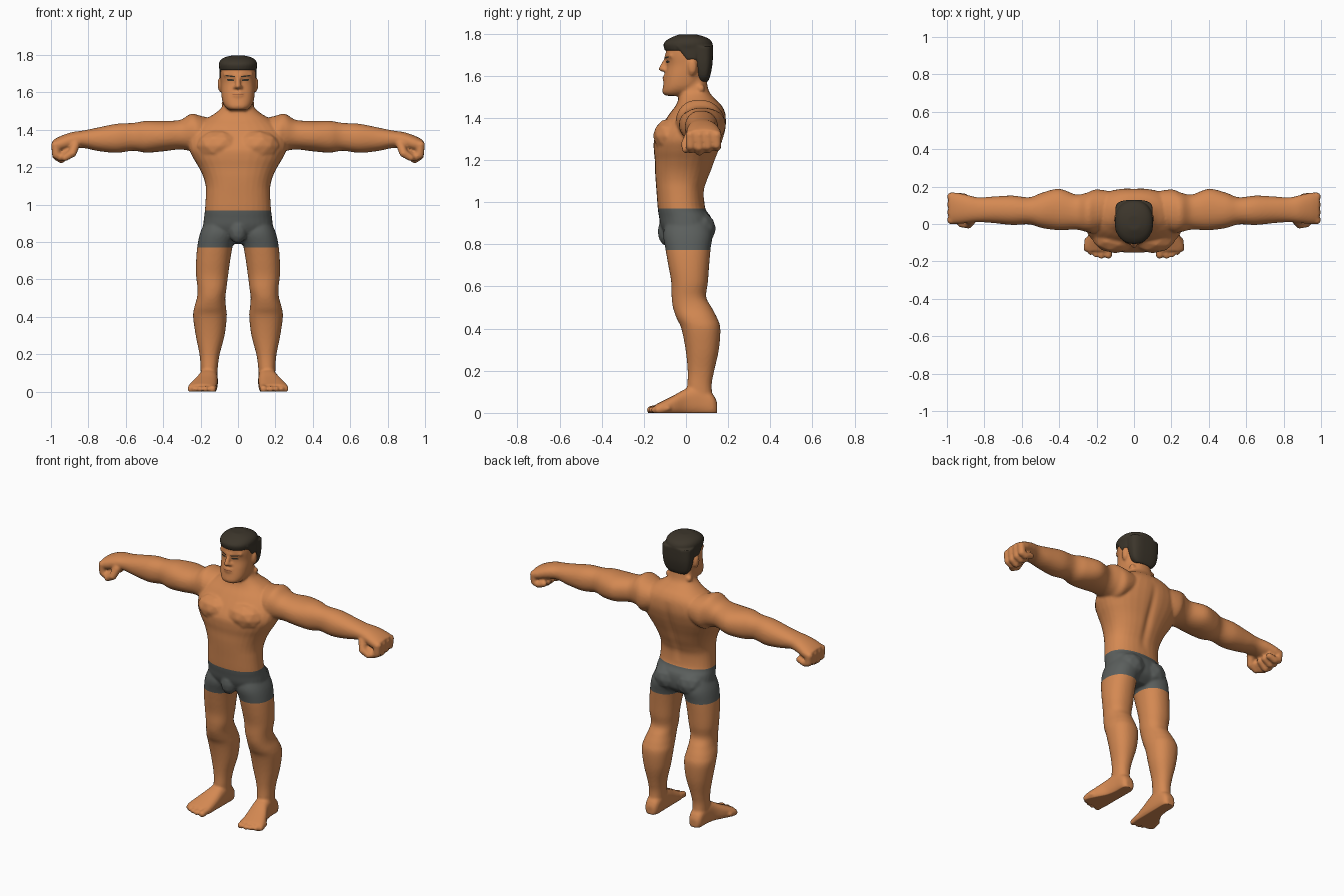
import bpy, bmesh, math
from mathutils import Vector, Matrix


def material(name, rgb):
    m = bpy.data.materials.new(name)
    m.diffuse_color = (*rgb, 1)
    return m


SKIN = material("skin", (0.66, 0.25, 0.085))
GREY = material("trunks_grey", (0.105, 0.115, 0.11))
HAIR = material("hair_dark", (0.045, 0.036, 0.024))
LIP = material("lip_brown", (0.25, 0.07, 0.03))


def loft(bm, axis, rows, p=2.0, mirror=False, n=32, sub=5):
    """Skin rows (t, a0, a1, b0, b1): position on the axis, then extents on the other two."""
    pts = []
    for i in range(len(rows) - 1):
        q = [Vector(rows[min(max(i + k, 0), len(rows) - 1)]) for k in (-1, 0, 1, 2)]
        for s in range(sub):
            u = s / sub
            pts.append(0.5 * (2 * q[1] + (q[2] - q[0]) * u
                              + (2 * q[0] - 5 * q[1] + 4 * q[2] - q[3]) * u * u
                              + (3 * q[1] - q[0] - 3 * q[2] + q[3]) * u ** 3))
    pts.append(Vector(rows[-1]))
    for sx in ((1, -1) if mirror else (1,)):
        rings = []
        for t, a0, a1, b0, b1 in pts:
            ring = []
            for k in range(n):
                c, s = math.cos(k * math.tau / n), math.sin(k * math.tau / n)
                a = (a0 + a1) / 2 + (a1 - a0) / 2 * math.copysign(abs(c) ** (2 / p), c)
                b = (b0 + b1) / 2 + (b1 - b0) / 2 * math.copysign(abs(s) ** (2 / p), s)
                co = {"x": (t, a, b), "y": (a, t, b), "z": (a, b, t)}[axis]
                ring.append(bm.verts.new((co[0] * sx, co[1], co[2])))
            rings.append(ring)
        for r0, r1 in zip(rings, rings[1:]):
            for k in range(n):
                bm.faces.new((r0[k], r0[(k + 1) % n], r1[(k + 1) % n], r1[k]))
        bm.faces.new(rings[0])
        bm.faces.new(rings[-1])


def ball(bm, c, r, mirror=True):
    for sx in ((1, -1) if mirror else (1,)):
        mat = Matrix.Translation((c[0] * sx, c[1], c[2])) @ Matrix.Diagonal((*r, 1))
        bmesh.ops.create_icosphere(bm, subdivisions=2, radius=1, matrix=mat)


def beads(bm, path, mirror=True):
    """Rounded tube through points (x, y, z, radius), as overlapping balls."""
    for a, b in zip(path, path[1:]):
        for k in range(7):
            v = Vector(a).lerp(Vector(b), k / 6)
            ball(bm, v[:3], (v[3],) * 3, mirror)


def finish(name, bm, mats, voxel=None, smooth=0):
    bmesh.ops.recalc_face_normals(bm, faces=bm.faces[:])
    me = bpy.data.meshes.new(name)
    bm.to_mesh(me)
    bm.free()
    ob = bpy.data.objects.new(name, me)
    bpy.context.scene.collection.objects.link(ob)
    bpy.context.view_layer.objects.active = ob
    for m in mats:
        me.materials.append(m)
    if voxel:
        r = ob.modifiers.new("fuse", "REMESH")
        r.mode, r.voxel_size = "VOXEL", voxel
        s = ob.modifiers.new("soften", "SMOOTH")
        s.factor, s.iterations = 0.5, smooth
        for m in ("fuse", "soften"):
            bpy.ops.object.modifier_apply(modifier=m)
    ob.data.polygons.foreach_set("use_smooth", [True] * len(ob.data.polygons))
    return ob


bm = bmesh.new()
# torso from pelvis to neck
torso = [(.79, .10, -.04, .07), (.83, .185, -.09, .115), (.88, .187, -.118, .125),
         (.93, .182, -.128, .118), (.97, .177, -.134, .092), (1.05, .172, -.14, .086),
         (1.1, .173, -.144, .10), (1.15, .186, -.147, .12), (1.2, .21, -.148, .138),
         (1.25, .24, -.153, .158), (1.3, .262, -.15, .176), (1.36, .262, -.118, .19),
         (1.42, .225, -.078, .187), (1.46, .17, -.048, .168), (1.49, .12, -.037, .138),
         (1.53, .082, -.033, .108), (1.6, .075, -.03, .095)]
loft(bm, "z", [(z, -w, w, f, b) for z, w, f, b in torso], p=2.3)
ball(bm, (.10, -.07, 1.315), (.125, .087, .085))          # chest
ball(bm, (.078, .055, .875), (.095, .088, .085))          # buttocks
ball(bm, (0, -.09, .86), (.05, .045, .07), False)
beads(bm, [(.07, .07, 1.54, .02), (.02, -.02, 1.47, .018)])  # neck cords
# arms
loft(bm, "x", [(.1, .02, .17, 1.33, 1.45), (.2, -.045, .185, 1.27, 1.475),
               (.25, -.043, .168, 1.285, 1.486), (.31, -.03, .158, 1.295, 1.453),
               (.4, -.033, .188, 1.285, 1.448), (.49, -.022, .168, 1.278, 1.448),
               (.56, -.002, .143, 1.288, 1.437), (.65, -.005, .152, 1.277, 1.432),
               (.75, .005, .147, 1.287, 1.412), (.83, .01, .142, 1.303, 1.396),
               (.89, .005, .155, 1.295, 1.387), (.95, 0, .168, 1.28, 1.366),
               (.99, .005, .165, 1.285, 1.345)], p=2.2, mirror=True)
# fists: curled fingers and thumb
for i in range(4):
    y = .022 + .041 * i
    d = .01 * abs(i - 1)
    beads(bm, [(.975, y, 1.318, .025), (.972, y, 1.262 + d / 2, .023),
               (.945, y, 1.242 + d, .022), (.905, y, 1.275, .02)])
beads(bm, [(.87, .02, 1.32, .026), (.885, -.002, 1.275, .023), (.925, .0, 1.25, .019)])
# legs
loft(bm, "z", [(.92, .03, .17, -.09, .1), (.85, .008, .202, -.108, .125),
               (.78, .028, .217, -.098, .117), (.7, .042, .224, -.084, .11),
               (.62, .053, .224, -.07, .104), (.55, .062, .216, -.068, .096),
               (.5, .068, .22, -.062, .122), (.45, .064, .234, -.045, .148),
               (.4, .06, .24, -.022, .163), (.3, .072, .226, -.002, .156),
               (.2, .098, .206, .008, .134), (.13, .108, .2, .006, .122),
               (.05, .112, .2, .0, .13)], p=2.2, mirror=True)
# feet and toes
loft(bm, "y", [(.148, .13, .18, -.005, .05), (.125, .113, .197, -.015, .09),
               (.06, .108, .203, -.015, .13), (0, .108, .215, -.015, .115),
               (-.06, .11, .245, -.015, .082), (-.12, .115, .268, -.015, .052),
               (-.145, .125, .262, -.01, .04)], p=2.6, mirror=True)
for x, y, r in ((.137, -.166, .021), (.174, -.172, .016), (.204, -.165, .015),
                (.232, -.152, .015), (.257, -.135, .014)):
    beads(bm, [(x - .005, y + .05, .022, r), (x, y, .014, r)])
# head with brow, nose, lips and ears
head = [(1.505, .045, -.095, .0), (1.52, .066, -.112, .04), (1.55, .083, -.109, .07),
        (1.6, .09, -.1, .09), (1.65, .092, -.091, .108), (1.7, .095, -.096, .115),
        (1.74, .09, -.09, .112), (1.77, .06, -.06, .08)]
loft(bm, "z", [(z, -w, w, f, b) for z, w, f, b in head], p=2.4)
beads(bm, [(.012, -.09, 1.69, .014), (.065, -.068, 1.695, .013)])
beads(bm, [(0, -.092, 1.68, .012), (0, -.114, 1.634, .016)], False)
ball(bm, (.014, -.1, 1.628), (.012, .012, .011))
ball(bm, (0, -.097, 1.583), (.032, .015, .009), False)
ball(bm, (0, -.097, 1.597), (.032, .014, .007), False)
ball(bm, (.094, .03, 1.643), (.016, .023, .042))
body = finish("body", bm, [SKIN, GREY], voxel=.0075, smooth=3)

# flat soles, spine groove, and trunks between waistband and hem
bm = bmesh.new()
bm.from_mesh(body.data)
for v in bm.verts:
    v.co.z = max(v.co.z, 0)
    if v.co.y > .05 and 1.0 < v.co.z < 1.42:
        fade = math.sin((v.co.z - 1.0) / .42 * math.pi)
        v.co.y -= .012 * fade * math.exp(-(v.co.x / .022) ** 2)
for z in (.772, .97):
    bmesh.ops.bisect_plane(bm, geom=bm.verts[:] + bm.edges[:] + bm.faces[:],
                           plane_co=(0, 0, z), plane_no=(0, 0, 1))
for f in bm.faces:
    f.material_index = int(.772 < f.calc_center_median().z < .97)
bm.to_mesh(body.data)
bm.free()

# hair: cap, back of the head and sideburns
bm = bmesh.new()
loft(bm, "z", [(1.718, -.098, .098, -.1, .125), (1.75, -.103, .103, -.107, .127),
               (1.773, -.093, .093, -.086, .112), (1.788, -.07, .07, -.055, .08),
               (1.797, -.035, .035, -.03, .045)], p=2.2)
loft(bm, "z", [(1.572, -.06, .06, .06, .104), (1.6, -.084, .084, .05, .115),
               (1.66, -.097, .097, .035, .126), (1.74, -.1, .1, .02, .129)], p=3)
loft(bm, "z", [(1.675, .08, .1, .005, .05), (1.74, .08, .1, -.045, .06)], p=4, mirror=True)
finish("hair", bm, [HAIR], voxel=.006, smooth=2)


def face_plate(name, mat, x0, x1, z0, z1, tilt):
    """Thin painted plate laid on the face, narrowing to its outer end."""
    bm = bmesh.new()
    bmesh.ops.create_grid(bm, x_segments=10, y_segments=3, size=1)
    for v in bm.verts:
        u, w = (v.co.x + 1) / 2, v.co.y
        half = (z1 - z0) / 2 * (1 - .5 * abs(2 * u - 1) ** 3)
        v.co = (x0 + (x1 - x0) * u, -.2, (z0 + z1) / 2 + w * half + tilt * u)
    ob = finish(name, bm, [mat])
    s = ob.modifiers.new("lay_on_face", "SHRINKWRAP")
    s.target, s.wrap_method = body, "PROJECT"
    s.use_project_y, s.use_positive_direction, s.offset = True, True, .0025
    s.wrap_mode = "ABOVE_SURFACE"
    bpy.ops.object.modifier_apply(modifier="lay_on_face")


# eyes, eyebrows and mouth line
for side, s in (("left", 1), ("right", -1)):
    face_plate(side + "_eye", HAIR, .02 * s, .058 * s, 1.66, 1.671, .002)
    face_plate(side + "_eyebrow", HAIR, .014 * s, .066 * s, 1.681, 1.688, .006)
face_plate("mouth", LIP, -.028, .028, 1.588, 1.592, 0)
